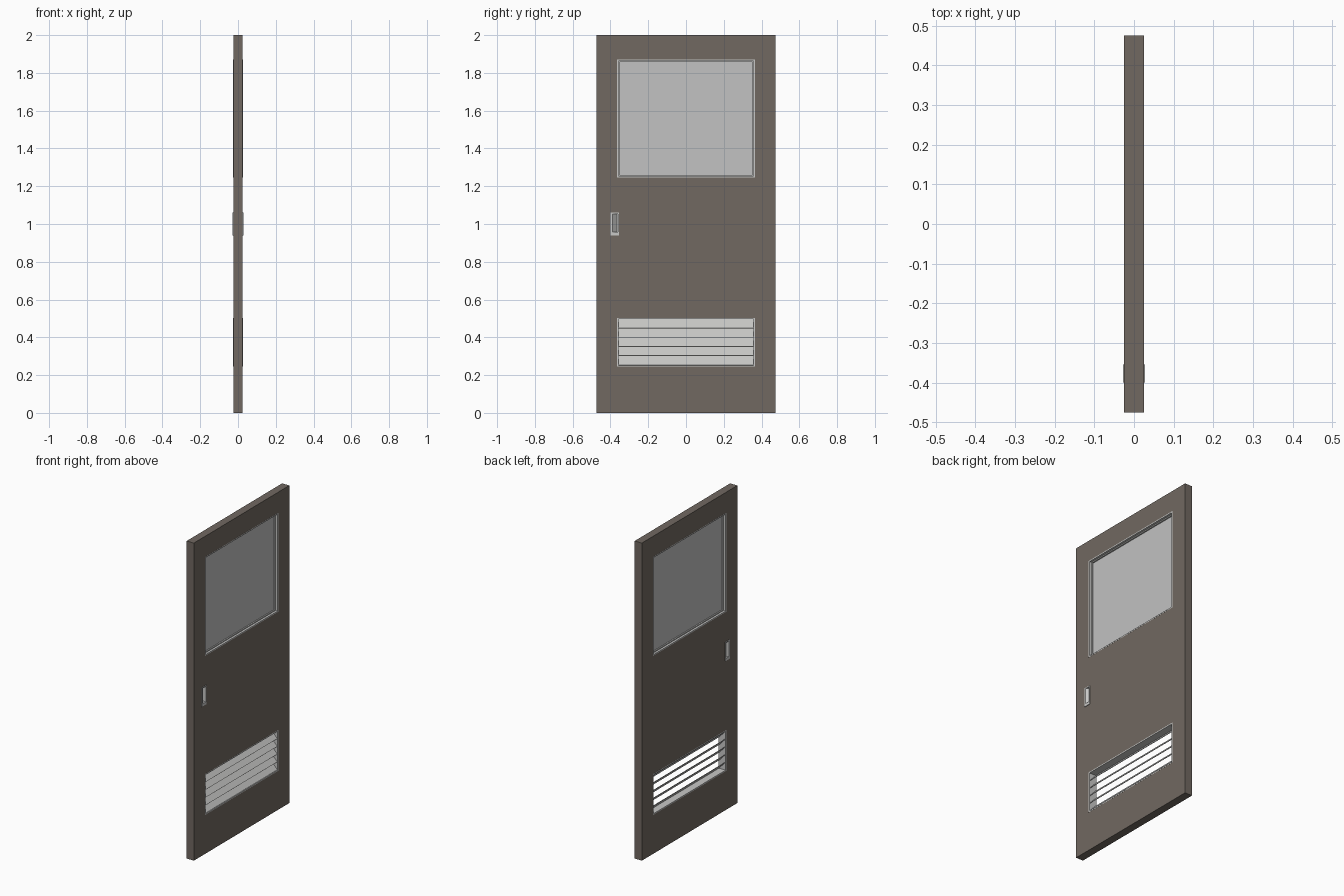
import bpy, bmesh, math
from mathutils import Matrix

cube = bpy.data.objects.get("Cube")
if cube:
    bpy.data.objects.remove(cube, do_unlink=True)


def material(name, rgb, rough=0.6):
    m = bpy.data.materials.new(name)
    m.use_nodes = True
    m.diffuse_color = (*rgb, 1)
    bsdf = m.node_tree.nodes["Principled BSDF"]
    bsdf.inputs["Base Color"].default_value = (*rgb, 1)
    bsdf.inputs["Roughness"].default_value = rough
    return m


PAINT = material("brown paint", (0.165, 0.14, 0.12))
METAL = material("light metal", (0.58, 0.58, 0.57))
GLASS = material("frosted glass", (0.54, 0.54, 0.54))


def add_box(bm, x0, x1, y0, y1, z0, z1, tilt=0.0):
    """Box between two corners, tilted about its own long y axis."""
    mat = (Matrix.Translation(((x0 + x1) / 2, (y0 + y1) / 2, (z0 + z1) / 2))
           @ Matrix.Rotation(tilt, 4, 'Y')
           @ Matrix.Diagonal((x1 - x0, y1 - y0, z1 - z0, 1)))
    bmesh.ops.create_cube(bm, size=1, matrix=mat)


def add_ring(bm, depth, y, z0, z1, w):
    """Rectangular frame of width w around an opening, through the door."""
    add_box(bm, -depth, depth, -y, y, z0, z0 + w)
    add_box(bm, -depth, depth, -y, y, z1 - w, z1)
    for side in (-1, 1):
        a, b = sorted((side * y, side * (y - w)))
        add_box(bm, -depth, depth, a, b, z0 + w, z1 - w)


def finish(bm, name, mat):
    bmesh.ops.recalc_face_normals(bm, faces=bm.faces)
    me = bpy.data.meshes.new(name)
    bm.to_mesh(me)
    bm.free()
    me.materials.append(mat)
    ob = bpy.data.objects.new(name, me)
    bpy.context.collection.objects.link(ob)
    return ob


def box(name, mat, *dims):
    bm = bmesh.new()
    add_box(bm, *dims)
    return finish(bm, name, mat)


def cut(target, cutter):
    mod = target.modifiers.new("cut", 'BOOLEAN')
    mod.operation = 'DIFFERENCE'
    mod.solver = 'EXACT'
    mod.object = cutter
    bpy.context.view_layer.objects.active = target
    bpy.ops.object.modifier_apply(modifier=mod.name)
    bpy.data.objects.remove(cutter, do_unlink=True)


HALF = 0.025                    # half the door thickness
OPEN_Y = 0.365                  # half width of both openings
WINDOW = (1.247, 1.87)
VENT = (0.245, 0.503)
PULL = (-0.4, -0.354, 0.94, 1.06)

# Door slab with openings for the window, the vent and the pull
slab = box("door_slab", PAINT, -HALF, HALF, -0.475, 0.475, 0, 2)
for z0, z1 in (WINDOW, VENT):
    cut(slab, box("opening_cutter", PAINT, -0.1, 0.1, -OPEN_Y, OPEN_Y, z0, z1))
cut(slab, box("pull_cutter", PAINT, -0.1, 0.1, *PULL))

# Window frame with a recessed inner stop, and the pane
bm = bmesh.new()
w = 0.007
add_ring(bm, HALF + 0.0005, OPEN_Y, *WINDOW, w)
add_ring(bm, 0.012, OPEN_Y - w, WINDOW[0] + w, WINDOW[1] - w, 0.006)
finish(bm, "window_frame", METAL)
box("window_pane", GLASS, -0.004, 0.004, -OPEN_Y + w, OPEN_Y - w,
    WINDOW[0] + w, WINDOW[1] - w)

# Vent frame and slanted slats, falling toward +x
bm = bmesh.new()
add_ring(bm, HALF + 0.0005, OPEN_Y, *VENT, w)
finish(bm, "vent_frame", METAL)

bm = bmesh.new()
count = 5
pitch = (VENT[1] - VENT[0] - 2 * w) / count
for i in range(count):
    z = VENT[0] + w + pitch * (i + 0.5)
    add_box(bm, -0.032, 0.032, -OPEN_Y + w, OPEN_Y - w,
            z - 0.0015, z + 0.0015, math.radians(47))
finish(bm, "vent_slats", METAL)

# Recessed pull on both faces: a block with a wedge pocket in each side
pull = box("recessed_pull", METAL, -0.028, 0.028, *PULL)
for s in (-1, 1):
    bm = bmesh.new()
    profile = [(0.04, -0.39), (0.028, -0.388), (0.007, -0.366),
               (0.007, -0.359), (0.04, -0.359)]
    face = bm.faces.new([bm.verts.new((s * x, y, 0.957)) for x, y in profile])
    top = bmesh.ops.extrude_face_region(bm, geom=[face])["geom"]
    bmesh.ops.translate(bm, vec=(0, 0, 0.097),
                        verts=[v for v in top if isinstance(v, bmesh.types.BMVert)])
    cut(pull, finish(bm, "pocket_cutter", METAL))
